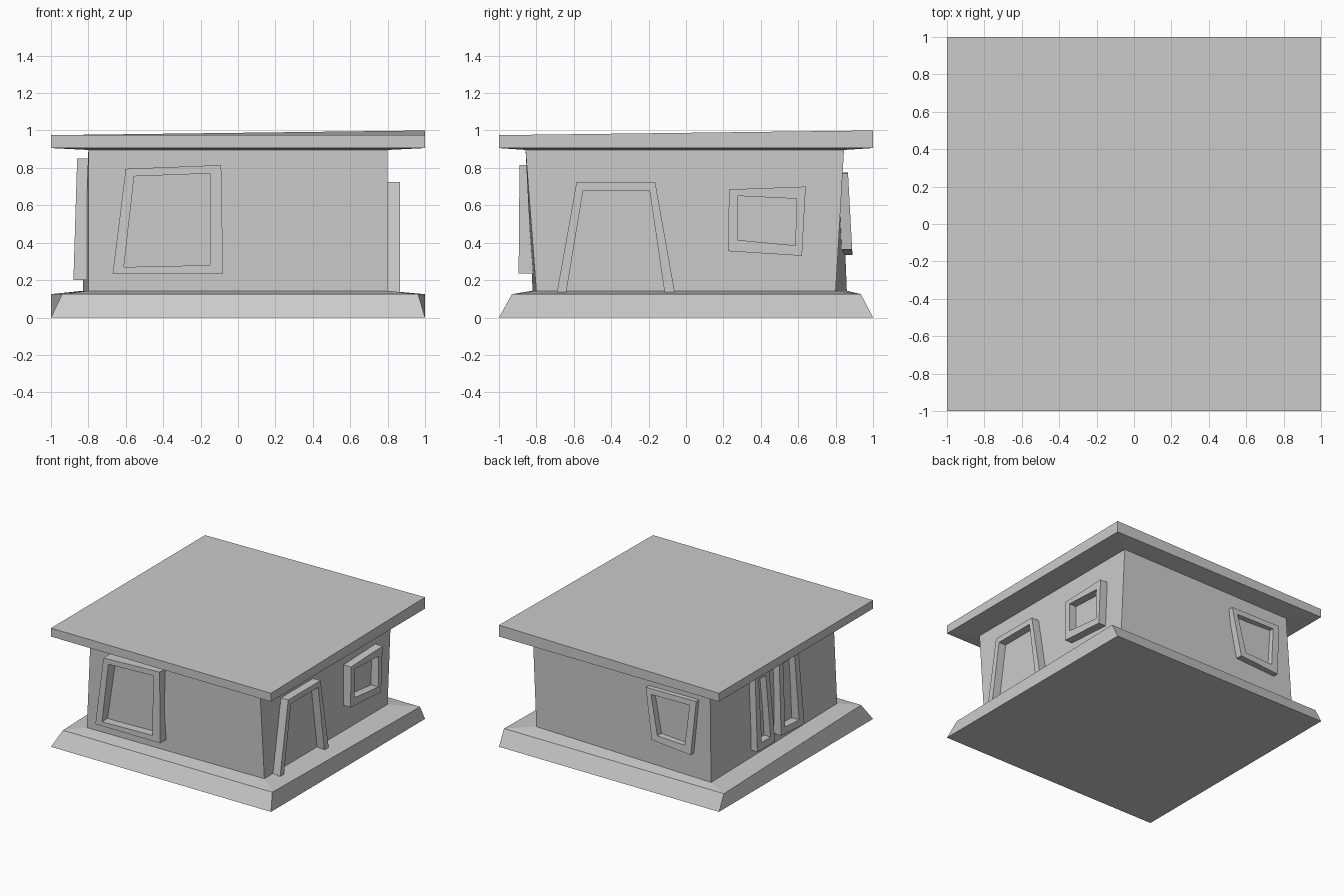
import bpy, bmesh

if "Cube" in bpy.data.objects:
    bpy.data.objects.remove(bpy.data.objects["Cube"])


def finish(name, bm):
    bmesh.ops.recalc_face_normals(bm, faces=bm.faces[:])
    me = bpy.data.meshes.new(name)
    bm.to_mesh(me)
    bm.free()
    ob = bpy.data.objects.new(name, me)
    bpy.context.collection.objects.link(ob)
    return ob


def loft(name, rings):
    """Stack four-cornered rings (front-left, front-right, back-right, back-left)."""
    bm = bmesh.new()
    vs = [[bm.verts.new(p) for p in r] for r in rings]
    bm.faces.new(vs[0])
    bm.faces.new(vs[-1])
    for a, b in zip(vs, vs[1:]):
        for i in range(4):
            j = (i + 1) % 4
            bm.faces.new((a[i], a[j], b[j], b[i]))
    return finish(name, bm)


def ring(z, *xy):
    return [(x, y, z) for x, y in xy]


def square(s, z):
    return ring(z, (-s, -s), (s, -s), (s, s), (-s, s))


def frame(name, axis, wall, face_low, face_high, outer, inner, closed=True):
    """Frame between two outlines (u, z); its outer face may lean with height."""
    bm = bmesh.new()
    zs = [z for _, z in outer]
    z0, z1 = min(zs), max(zs)

    def vert(u, z, d):
        return bm.verts.new((d, u, z) if axis == 'x' else (u, d, z))

    def row(pts, front):
        return [vert(u, z, face_low + (face_high - face_low) * (z - z0) / (z1 - z0)
                     if front else wall) for u, z in pts]

    rows = [row(outer, True), row(inner, True), row(inner, False), row(outer, False)]
    n = len(outer)
    for i in range(n if closed else n - 1):
        j = (i + 1) % n
        for k in range(4):
            a, b = rows[k], rows[(k + 1) % 4]
            bm.faces.new((a[i], a[j], b[j], b[i]))
    if not closed:
        for i in (0, n - 1):
            bm.faces.new([r[i] for r in rows])
    return finish(name, bm)


# Plinth with crooked sloping sides
loft("plinth", [
    square(1, 0),
    ring(.125, (-.94, -.93), (.963, -.93), (1, .935), (-1, .935)),
    ring(.143, (-.8, -.82), (.8, -.8), (.8, .8), (-.83, .86))])

# Leaning walls
loft("walls", [
    ring(.14, (-.8, -.82), (.8, -.8), (.8, .8), (-.83, .86)),
    ring(.9, (-.8, -.77), (.8, -.858), (.8, .845), (-.8, .83))])

# Flat roof slab, one corner slightly raised
loft("roof", [
    ring(.896, (-.8, -.77), (.8, -.858), (.8, .845), (-.8, .83)),
    square(1, .906),
    [(-1, -1, .975), (1, -1, .975), (1, 1, 1), (-1, 1, .975)]])

# Front window
frame("front_window_frame", 'y', -.77, -.895, -.89,
      [(-.67, .235), (-.08, .235), (-.09, .815), (-.6, .795)],
      [(-.61, .27), (-.15, .28), (-.15, .77), (-.555, .755)])

# Door surround and window on the right side
frame("door_frame", 'x', .78, .866, .866,
      [(-.69, .135), (-.585, .725), (-.165, .725), (-.06, .135)],
      [(-.64, .135), (-.55, .68), (-.195, .68), (-.115, .135)], closed=False)
frame("right_window_frame", 'x', .78, .866, .866,
      [(.225, .355), (.23, .685), (.64, .70), (.62, .33)],
      [(.275, .415), (.275, .65), (.59, .635), (.585, .385)])

# Back window
frame("back_window_frame", 'y', .78, .89, .866,
      [(-.31, .365), (-.24, .77), (-.7, .775), (-.665, .335)],
      [(-.36, .41), (-.29, .725), (-.64, .73), (-.61, .4)])

# Pair of narrow windows on the left side
frame("left_window_frame_back", 'x', -.78, -.88, -.86,
      [(.33, .205), (.10, .2), (.15, .82), (.33, .82)],
      [(.27, .26), (.155, .26), (.195, .775), (.285, .775)])
frame("left_window_frame_front", 'x', -.78, -.88, -.86,
      [(.02, .22), (-.28, .2), (-.23, .85), (.02, .84)],
      [(-.035, .27), (-.215, .26), (-.18, .795), (-.03, .79)])
